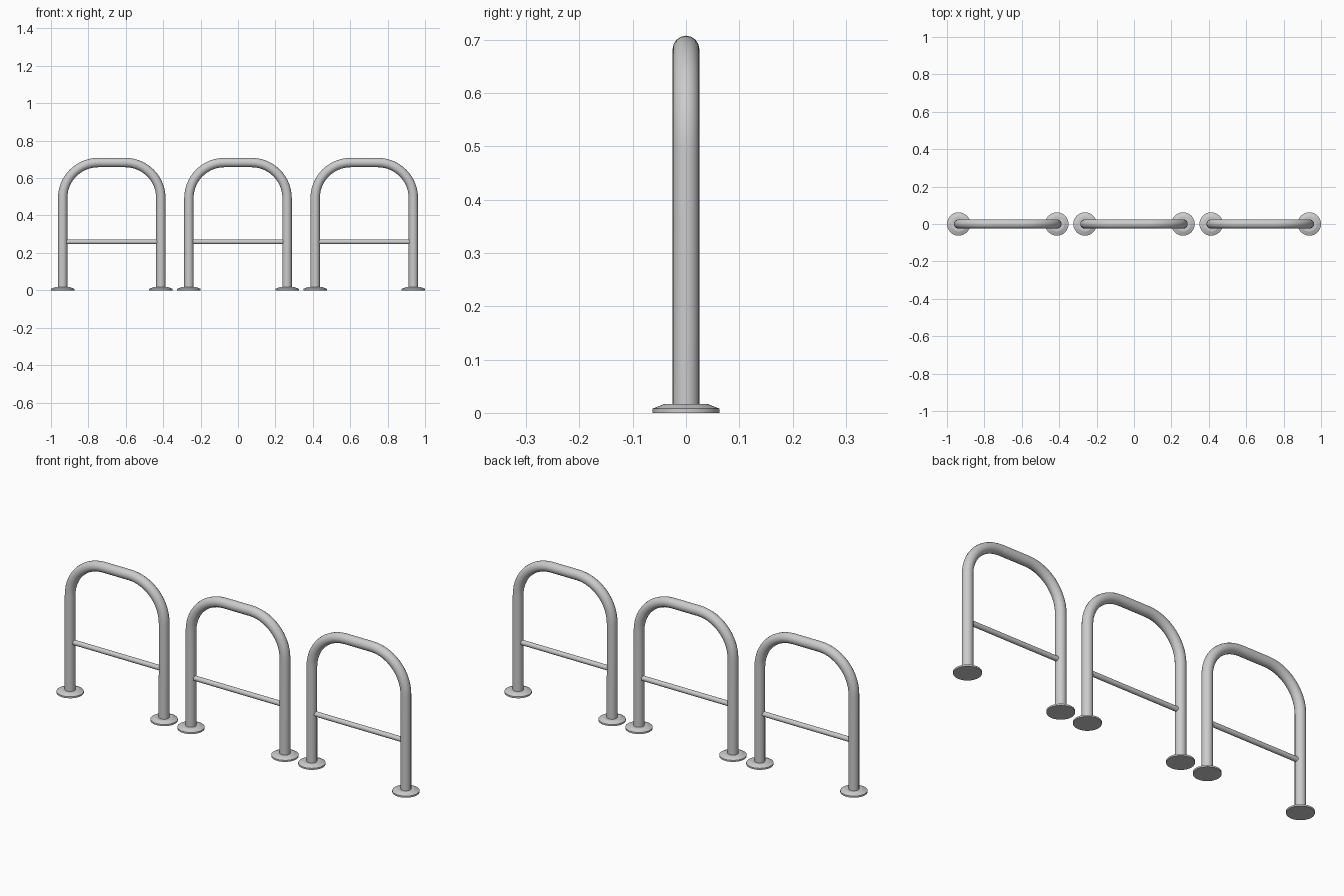
import bpy, bmesh
from math import sin, cos, pi, radians

if "Cube" in bpy.data.objects:
    bpy.data.objects.remove(bpy.data.objects["Cube"])

PITCH, HALF, TUBE_R = 0.675, 0.2625, 0.025
TOP, BEND, BAR_Z = 0.683, 0.19, 0.259


def tube(name, path, radius):
    """Round capped tube swept along a path."""
    curve = bpy.data.curves.new(name, 'CURVE')
    curve.dimensions = '3D'
    curve.bevel_depth = radius
    curve.bevel_resolution = 6
    curve.use_fill_caps = True
    spline = curve.splines.new('POLY')
    spline.points.add(len(path) - 1)
    for p, co in zip(spline.points, path):
        p.co = (*co, 1)
    spline.use_smooth = True
    obj = bpy.data.objects.new(name, curve)
    bpy.context.collection.objects.link(obj)
    bpy.ops.object.select_all(action='DESELECT')
    bpy.context.view_layer.objects.active = obj
    obj.select_set(True)
    bpy.ops.object.convert(target='MESH')
    bpy.ops.object.shade_smooth_by_angle(angle=radians(35))


def flange(name, x, profile, sides=32):
    """Turned disc from (radius, height) profile, closed top and bottom."""
    bm = bmesh.new()
    rings = [[bm.verts.new((x + r * cos(2 * pi * i / sides), r * sin(2 * pi * i / sides), z))
              for i in range(sides)] for r, z in profile]
    for a, b in zip(rings, rings[1:]):
        for i in range(sides):
            j = (i + 1) % sides
            bm.faces.new((a[i], a[j], b[j], b[i]))
    bm.faces.new(rings[0][::-1])
    bm.faces.new(rings[-1])
    mesh = bpy.data.meshes.new(name)
    bm.to_mesh(mesh)
    bm.free()
    obj = bpy.data.objects.new(name, mesh)
    bpy.context.collection.objects.link(obj)
    bpy.ops.object.select_all(action='DESELECT')
    bpy.context.view_layer.objects.active = obj
    obj.select_set(True)
    bpy.ops.object.shade_smooth_by_angle(angle=radians(20))


def hoop_path(cx, steps=14):
    """Two legs joined by rounded corners and a straight top."""
    path = [(cx - HALF, 0, 0.004)]
    for side, start in ((-1, pi), (1, pi / 2)):
        for i in range(steps + 1):
            a = start - pi / 2 * i / steps
            path.append((cx + side * (HALF - BEND) + BEND * cos(a), 0,
                         TOP - BEND + BEND * sin(a)))
    return path + [(cx + HALF, 0, 0.004)]


for n, label in enumerate(("left", "middle", "right")):
    cx = (n - 1) * PITCH
    # Bent tube and cross bar
    tube(f"{label}_hoop", hoop_path(cx), TUBE_R)
    tube(f"{label}_cross_bar", [(cx - 0.243, 0, BAR_Z), (cx + 0.243, 0, BAR_Z)], 0.0125)
    # Floor flanges
    for s, foot in ((-1, "a"), (1, "b")):
        flange(f"{label}_floor_flange_{foot}", cx + s * HALF,
               [(0.0625, 0), (0.0625, 0.008), (0.040, 0.017)])
